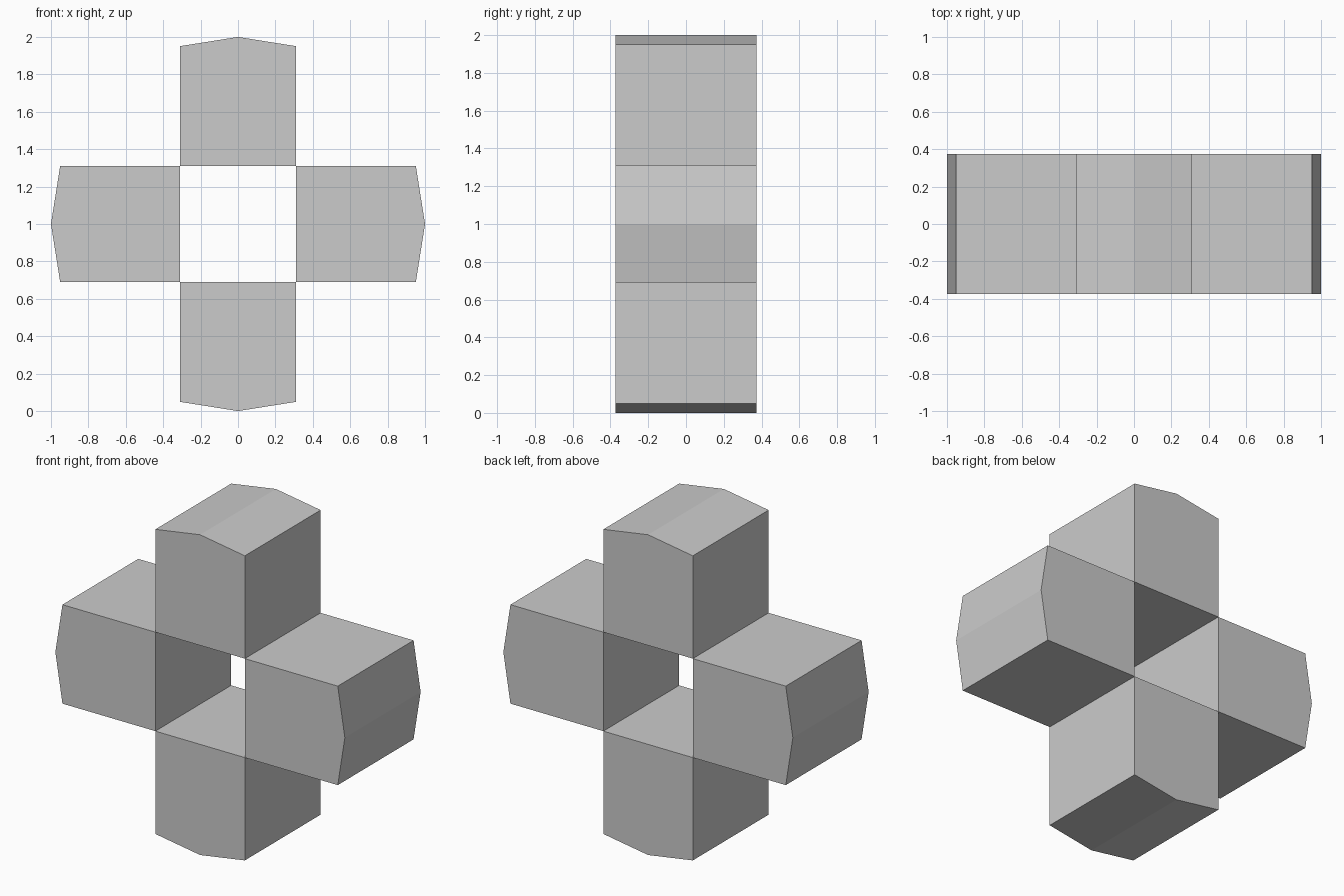
import bpy, bmesh, math
from mathutils import Matrix, Vector

if "Cube" in bpy.data.objects:
    bpy.data.objects.remove(bpy.data.objects["Cube"])

HALF_DEPTH = 0.374
CENTRE = Vector((0, 0, 1))
INNER, OUTER = math.cos(math.radians(72)), math.sin(math.radians(72))

# Arm profile in x/z around the cross centre, with a shallow pointed end
PROFILE = [(-INNER, INNER), (INNER, INNER), (INNER, OUTER), (0, 1), (-INNER, OUTER)]


def make_arm(name, angle):
    """Extrude the arm profile through the depth and turn it about the centre."""
    bm = bmesh.new()
    face = bm.faces.new([bm.verts.new((x, -HALF_DEPTH, z)) for x, z in PROFILE])
    extruded = bmesh.ops.extrude_face_region(bm, geom=[face], use_keep_orig=True)
    verts = [v for v in extruded["geom"] if isinstance(v, bmesh.types.BMVert)]
    bmesh.ops.translate(bm, verts=verts, vec=(0, 2 * HALF_DEPTH, 0))
    bmesh.ops.recalc_face_normals(bm, faces=bm.faces[:])
    bm.transform(Matrix.Translation(CENTRE) @ Matrix.Rotation(angle, 4, "Y"))
    mesh = bpy.data.meshes.new(name)
    bm.to_mesh(mesh)
    bm.free()
    bpy.context.collection.objects.link(bpy.data.objects.new(name, mesh))


# Four arms around the open square centre
for i, side in enumerate(("top", "right", "bottom", "left")):
    make_arm(side + "_arm", i * math.pi / 2)
